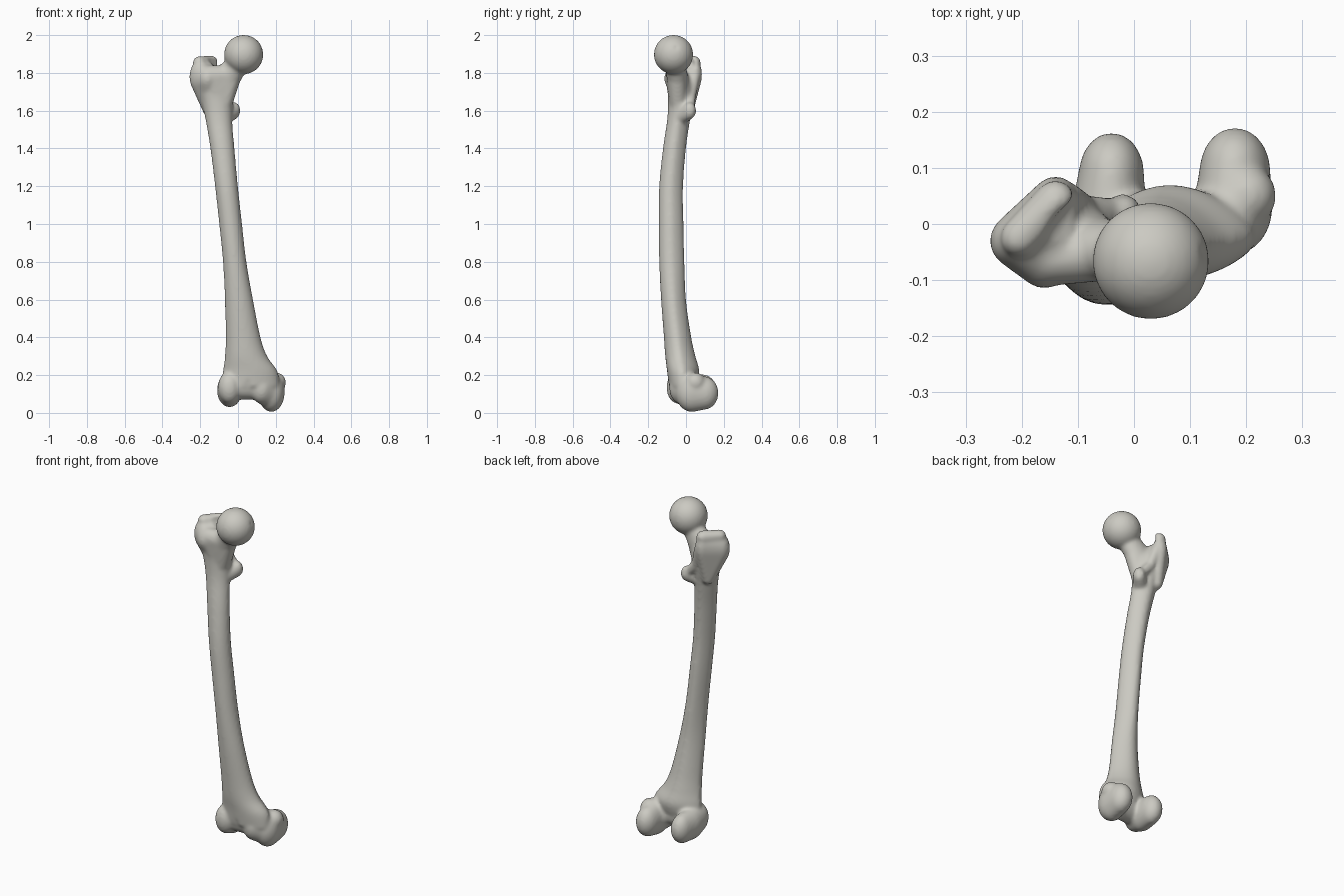
import bpy, bmesh
from math import sin, cos, pi
from mathutils import Matrix, Vector

if "Cube" in bpy.data.objects:
    bpy.data.objects.remove(bpy.data.objects["Cube"])

ivory = bpy.data.materials.new("bone_ivory")
ivory.use_nodes = True
ivory.diffuse_color = (0.60, 0.59, 0.54, 1)
shader = ivory.node_tree.nodes["Principled BSDF"]
shader.inputs["Base Color"].default_value = (0.60, 0.59, 0.54, 1)
shader.inputs["Roughness"].default_value = 0.7


def add_object(name, bm):
    bmesh.ops.recalc_face_normals(bm, faces=bm.faces)
    mesh = bpy.data.meshes.new(name)
    bm.to_mesh(mesh)
    bm.free()
    obj = bpy.data.objects.new(name, mesh)
    bpy.context.collection.objects.link(obj)
    mesh.materials.append(ivory)
    return obj


def hull(name, *blobs):
    """Rounded solid wrapped around ellipsoids given as (centre, radii)."""
    bm = bmesh.new()
    for centre, radii in blobs:
        m = Matrix.Translation(centre) @ Matrix.Diagonal((*radii, 1))
        bmesh.ops.create_icosphere(bm, subdivisions=4, radius=1, matrix=m)
    if len(blobs) > 1:
        res = bmesh.ops.convex_hull(bm, input=bm.verts)
        junk = {g for g in res["geom_interior"] + res["geom_unused"]
                if isinstance(g, bmesh.types.BMVert)}
        bmesh.ops.delete(bm, geom=list(junk), context="VERTS")
    return add_object(name, bm)


def chain(name, *blobs):
    """A curved run of rounded links."""
    return [hull(name, a, b) for a, b in zip(blobs, blobs[1:])]


def ball(x, y, z, r):
    return ((x, y, z), (r, r, r))


def loft(name, sections, sides=40, steps=6):
    """Shaft through sections of (z, left, right, front, back)."""
    bm = bmesh.new()
    rows = []
    n = len(sections)
    for i in range(n - 1):
        p = [Vector(sections[min(max(i + k, 0), n - 1)]) for k in (-1, 0, 1, 2)]
        for s in range(steps + (i == n - 2)):
            t = s / steps
            rows.append(0.5 * (2 * p[1] + (p[2] - p[0]) * t
                        + (2 * p[0] - 5 * p[1] + 4 * p[2] - p[3]) * t * t
                        + (3 * p[1] - p[0] - 3 * p[2] + p[3]) * t ** 3))
    rings = []
    for z, x0, x1, y0, y1 in rows:
        ring = []
        for k in range(sides):
            a = 2 * pi * k / sides
            pinch = 1 - 0.25 * max(0, sin(a))
            ring.append(bm.verts.new(((x0 + x1) / 2 + (x1 - x0) / 2 * cos(a) * pinch,
                                      (y0 + y1) / 2 + (y1 - y0) / 2 * sin(a), z)))
        rings.append(ring)
    for a, b in zip(rings, rings[1:]):
        for k in range(sides):
            j = (k + 1) % sides
            bm.faces.new((a[k], a[j], b[j], b[k]))
    bm.faces.new(rings[0])
    bm.faces.new(rings[-1])
    return add_object(name, bm)


# Bowed shaft, flaring at both ends
parts = [loft("shaft", [
    (0.14, -0.09, 0.22, -0.09, 0.05),
    (0.22, -0.08, 0.21, -0.10, 0.07),
    (0.30, -0.07, 0.155, -0.11, 0.05),
    (0.40, -0.066, 0.12, -0.117, 0.028),
    (0.60, -0.07, 0.08, -0.132, 0.0),
    (0.80, -0.08, 0.045, -0.142, -0.008),
    (1.00, -0.10, 0.022, -0.144, -0.013),
    (1.20, -0.122, 0.0, -0.142, -0.015),
    (1.40, -0.147, -0.018, -0.122, 0.0),
    (1.55, -0.172, -0.03, -0.10, 0.022),
    (1.65, -0.195, -0.025, -0.095, 0.04),
    (1.74, -0.22, -0.02, -0.098, 0.04),
    (1.80, -0.20, -0.05, -0.09, 0.02)])]

# Head and neck
head = (0.03, -0.066, 1.897)
parts.append(hull("head", (head, (0.104, 0.104, 0.104))))
parts.append(hull("neck", ((0.0, -0.06, 1.85), (0.055, 0.055, 0.06)),
                  ((-0.10, -0.035, 1.72), (0.08, 0.055, 0.09))))
parts.append(hull("neck_root", ball(-0.03, -0.05, 1.79, 0.05),
                  ((-0.15, -0.06, 1.78), (0.05, 0.05, 0.06)),
                  ball(-0.08, -0.04, 1.62, 0.045)))

# Greater trochanter: a slanted block with a raised rim
parts.append(hull("greater_trochanter",
                  ((-0.205, -0.03, 1.78), (0.052, 0.05, 0.085)),
                  ((-0.14, 0.04, 1.79), (0.042, 0.045, 0.09)),
                  ((-0.16, -0.07, 1.77), (0.045, 0.045, 0.06)),
                  ball(-0.15, 0.005, 1.60, 0.035)))
parts.append(hull("trochanter_rim", ball(-0.205, -0.025, 1.855, 0.034),
                  ball(-0.14, 0.042, 1.855, 0.036)))

# Lesser trochanter, and the crest joining the two
parts.append(hull("lesser_trochanter", ((-0.02, 0.02, 1.60), (0.033, 0.034, 0.045)),
                  ball(-0.06, -0.02, 1.57, 0.04)))
parts += chain("trochanter_crest", ball(-0.12, 0.045, 1.78, 0.03),
               ball(-0.09, 0.025, 1.68, 0.028), ball(-0.03, 0.02, 1.61, 0.025))

# Outer knuckle of the knee end
parts.append(hull("outer_condyle", ((-0.04, 0.09, 0.118), (0.058, 0.073, 0.085)),
                  ((-0.045, 0.02, 0.12), (0.066, 0.09, 0.09)),
                  ((-0.045, -0.045, 0.135), (0.06, 0.058, 0.085))))

# Inner knuckle, curving outwards towards the back
parts.append(hull("inner_condyle", ((0.18, 0.095, 0.105), (0.063, 0.077, 0.088)),
                  ((0.177, 0.03, 0.108), (0.07, 0.085, 0.103))))
parts.append(hull("inner_condyle_front", ((0.177, 0.03, 0.115), (0.07, 0.08, 0.10)),
                  ((0.125, -0.03, 0.13), (0.06, 0.058, 0.08))))
parts.append(hull("inner_epicondyle", ball(0.20, 0.05, 0.16, 0.054)))

# Saddle between the knuckles
parts.append(hull("saddle", ((-0.01, -0.02, 0.14), (0.06, 0.065, 0.07)),
                  ((0.12, -0.01, 0.14), (0.05, 0.065, 0.07))))

# Merge the parts into one skin
with bpy.context.temp_override(active_object=parts[0], object=parts[0],
                               selected_objects=parts, selected_editable_objects=parts):
    bpy.ops.object.join()
bone = parts[0]
bone.name = "thigh_bone"

# Hollows: head pit, trochanter fossa, knee notch and kneecap groove
cutters = [
    hull("pit_cutter", ball(0.145, -0.05, 1.94, 0.026)),
    hull("fossa_cutter", ball(-0.115, -0.01, 1.875, 0.036), ball(-0.075, 0.045, 1.83, 0.03),
         ball(-0.15, -0.055, 1.895, 0.03)),
    hull("notch_cutter", ((0.07, 0.16, 0.10), (0.05, 0.09, 0.075)),
         ((0.067, 0.06, 0.04), (0.04, 0.04, 0.04))),
    hull("groove_cutter", ball(0.05, -0.145, 0.16, 0.055), ball(0.06, -0.10, 0.03, 0.042))]


def remesh():
    mod = bone.modifiers.new("skin", "REMESH")
    mod.mode = "VOXEL"
    mod.voxel_size = 0.0075
    mod.use_smooth_shade = True


remesh()
for c in cutters:
    c.hide_render = True
    mod = bone.modifiers.new(c.name, "BOOLEAN")
    mod.operation = "DIFFERENCE"
    mod.object = c
remesh()
soften = bone.modifiers.new("soften", "SMOOTH")
soften.factor = 0.5
soften.iterations = 10

# Bake the skin and drop the cutters
bpy.context.view_layer.update()
final = bpy.data.meshes.new_from_object(
    bone.evaluated_get(bpy.context.evaluated_depsgraph_get()))
bone.modifiers.clear()
bone.data = final
for c in cutters:
    bpy.data.objects.remove(c)
final.materials.clear()
final.materials.append(ivory)
for poly in final.polygons:
    poly.use_smooth = True
    poly.material_index = 0
